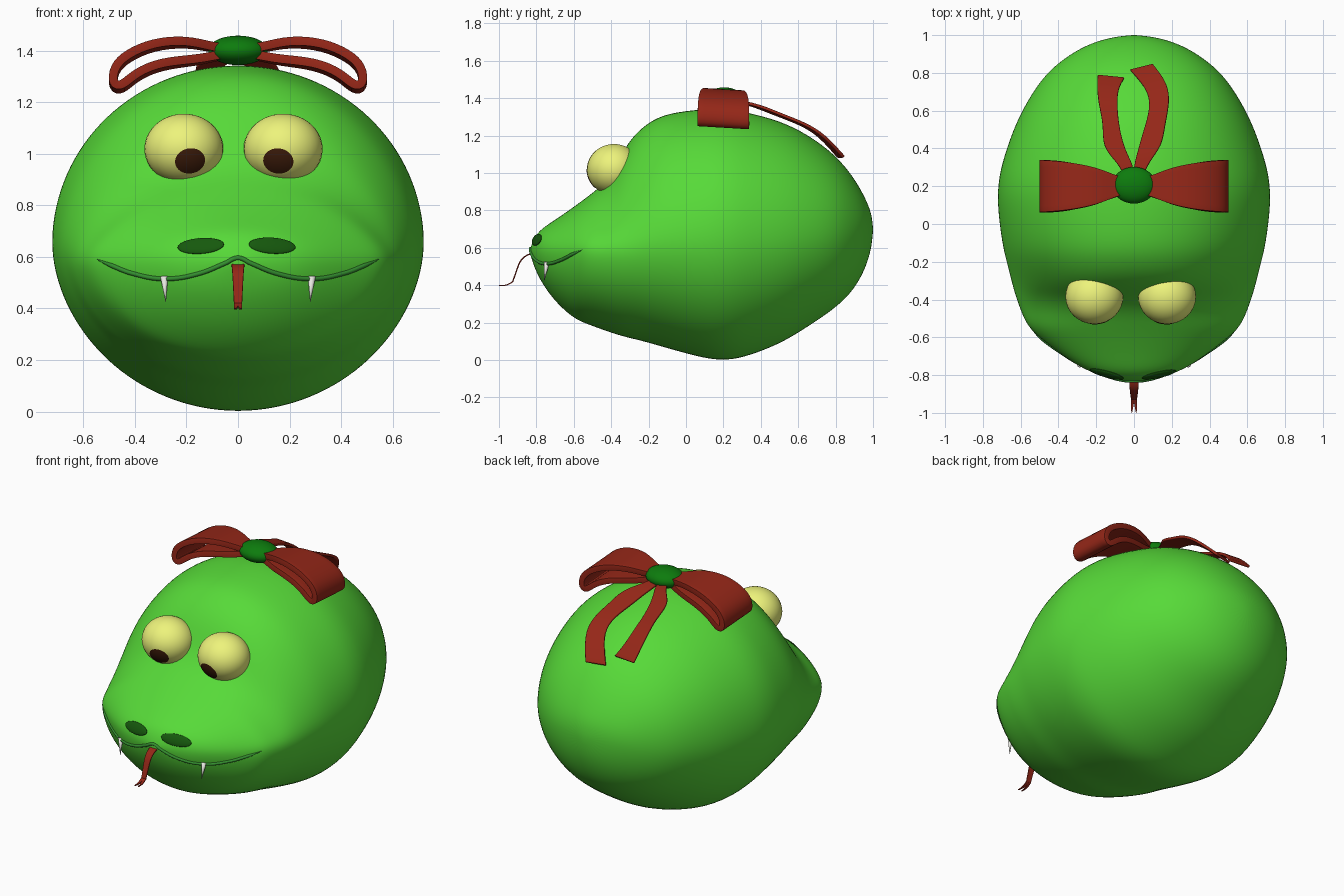
import bpy, bmesh
from math import cos, sin, pi, radians
from mathutils import Vector, Matrix
from mathutils.bvhtree import BVHTree

if "Cube" in bpy.data.objects:
    bpy.data.objects.remove(bpy.data.objects["Cube"])


def material(name, rgb):
    m = bpy.data.materials.new(name)
    m.diffuse_color = (*rgb, 1)
    m.use_nodes = True
    m.node_tree.nodes["Principled BSDF"].inputs["Base Color"].default_value = m.diffuse_color
    return m


GREEN = material("green", (0.095, 0.7, 0.04))
LIP = material("lip_green", (0.035, 0.28, 0.03))
DARK = material("nostril_green", (0.008, 0.1, 0.004))
KNOT = material("knot_green", (0.004, 0.2, 0.004))
RED = material("red", (0.3, 0.02, 0.009))
YELLOW = material("yellow", (0.85, 0.9, 0.2))
BROWN = material("brown", (0.045, 0.011, 0.003))
WHITE = material("white", (0.8, 0.8, 0.75))


def finish(name, bm, mat):
    bmesh.ops.recalc_face_normals(bm, faces=bm.faces)
    for f in bm.faces:
        f.smooth = True
    me = bpy.data.meshes.new(name)
    bm.to_mesh(me)
    bm.free()
    ob = bpy.data.objects.new(name, me)
    me.materials.append(mat)
    bpy.context.collection.objects.link(ob)
    return ob


def subsurf(ob, levels=2):
    m = ob.modifiers.new("subsurf", 'SUBSURF')
    m.levels = m.render_levels = levels
    m.boundary_smooth = 'PRESERVE_CORNERS'


def ellipsoid(name, center, radii, mat, rot=Matrix(), cap=None):
    """Ellipsoid; with cap=(direction, angle) only the patch around direction."""
    bm = bmesh.new()
    bmesh.ops.create_uvsphere(bm, u_segments=32, v_segments=48 if cap else 24, radius=1)
    if cap:
        d, ang = cap
        low = [v for v in bm.verts if v.co.z < cos(ang)]
        bmesh.ops.delete(bm, geom=low, context='VERTS')
        bm.transform(d.to_track_quat('Z', 'Y').to_matrix().to_4x4())
    bm.transform(Matrix.Translation(center) @ rot @ Matrix.Diagonal((*radii, 1)))
    return finish(name, bm, mat)


def ribbon(name, pts, axis, thick, mat):
    """Strip through (x, y, z, half_width) points, widened along axis."""
    bm = bmesh.new()
    rows = [[bm.verts.new(Vector(p[:3]) + Vector(axis) * p[3] * k) for k in (-1, 0, 1)]
            for p in pts]
    for a, b in zip(rows, rows[1:]):
        for i in range(2):
            bm.faces.new((a[i], a[i + 1], b[i + 1], b[i]))
    ob = finish(name, bm, mat)
    subsurf(ob)
    s = ob.modifiers.new("solidify", 'SOLIDIFY')
    s.thickness, s.offset = thick, 0
    b = ob.modifiers.new("bevel", 'BEVEL')
    b.width, b.segments = thick * 0.4, 3
    return ob


# Head: sections along y (y, half width, bottom z, widest z, top z, cheek pinch)
sections = [
    (-.825, .08, .54, .58, .62, 0), (-.805, .17, .48, .58, .665, 0),
    (-.77, .265, .41, .58, .705, 0), (-.70, .375, .31, .58, .75, .02),
    (-.60, .505, .22, .59, .82, .07), (-.54, .57, .195, .60, .865, .10),
    (-.46, .605, .165, .60, .925, .13), (-.39, .63, .14, .61, 1.01, .13),
    (-.34, .645, .125, .61, 1.115, .12), (-.28, .66, .11, .62, 1.205, .10),
    (-.20, .68, .09, .64, 1.275, .07), (-.10, .705, .06, .65, 1.325, .04),
    (.10, .728, .004, .66, 1.347, .01), (.20, .724, -.005, .66, 1.347, 0),
    (.30, .71, .006, .66, 1.335, 0), (.50, .645, .08, .66, 1.285, 0),
    (.65, .57, .175, .67, 1.21, 0), (.80, .47, .275, .68, 1.10, 0),
    (.90, .34, .375, .69, .975, 0), (.96, .225, .49, .70, .865, 0), (.99, .11, .59, .70, .79, 0)]
N = 32
bm = bmesh.new()
rings = []
for y, w, zb, zm, zt, k in sections:
    ring = []
    for i in range(N):
        c, s = cos(2 * pi * i / N), sin(2 * pi * i / N)
        x = w * c
        if s > 0:
            x *= 1 - k * 2 * s * abs(c)
            z = zm + (zt - zm) * s
        else:
            z = zm - (zm - zb) * abs(s) ** 1.06
        ring.append(bm.verts.new((x, y, z)))
    rings.append(ring)
for a, b in zip(rings, rings[1:]):
    for i in range(N):
        j = (i + 1) % N
        bm.faces.new((a[i], a[j], b[j], b[i]))
for ring, tip in ((rings[0], (0, -.836, .58)), (rings[-1], (0, 1.002, .70))):
    t = bm.verts.new(tip)
    for i in range(N):
        bm.faces.new((ring[i], ring[(i + 1) % N], t))
head = finish("head", bm, GREEN)
subsurf(head)

bpy.context.view_layer.update()
tree = BVHTree.FromObject(head, bpy.context.evaluated_depsgraph_get())


def snap(p):
    loc, nor, _, _ = tree.find_nearest(Vector(p))
    return loc, nor


# Upper lip: tapered tube following the mouth line
half = [(.05, -.83, .575), (.15, -.805, .535), (.29, -.76, .51),
        (.42, -.68, .533), (.50, -.62, .565), (.56, -.56, .592)]
line = [(-x, y, z) for x, y, z in reversed(half)] + [(0, -.835, .597)] + half
cu = bpy.data.curves.new("upper_lip", 'CURVE')
cu.dimensions = '3D'
cu.bevel_depth, cu.bevel_resolution, cu.resolution_u = .009, 3, 8
sp = cu.splines.new('BEZIER')
sp.bezier_points.add(len(line) - 1)
for i, (bp, p) in enumerate(zip(sp.bezier_points, line)):
    bp.co = snap(p)[0]
    bp.handle_left_type = bp.handle_right_type = 'AUTO'
    bp.radius = .2 if i in (0, len(line) - 1) else 1
cu.materials.append(LIP)
bpy.context.collection.objects.link(bpy.data.objects.new("upper_lip", cu))

for side, s, ex, px in (("left", -1, -.21, .17), ("right", 1, .175, -.13)):
    # Eyes and pupils
    c, r = Vector((ex, -.385, 1.019)), Vector((.153, .145, .136))
    ellipsoid(f"{side}_eye", c, r, YELLOW)
    ellipsoid(f"{side}_pupil", c, r * 1.012, BROWN,
              cap=(Vector((px, -.92, -.37)).normalized(), radians(26)))
    # Nostrils
    loc, nor = snap((s * .137 - .006, -.79, .64))
    rot = nor.to_track_quat('Z', 'Y').to_matrix().to_4x4() @ Matrix.Rotation(-s * .06, 4, 'Z')
    ellipsoid(f"{side}_nostril", loc, (.093, .034, .011), DARK, rot)
    # Fangs
    root = snap((s * .295, -.76, .518))[0]
    bm = bmesh.new()
    bmesh.ops.create_cone(bm, cap_ends=True, segments=16, radius1=.015, radius2=.001, depth=.1)
    d = Vector((-s * .006, -.012, -.095))
    bm.transform(Matrix.Translation(root + d / 2) @ d.to_track_quat('Z', 'Y').to_matrix().to_4x4())
    finish(f"{side}_fang", bm, WHITE)
    # Bow loops
    loop = [(.03, 1.405, .04), (.10, 1.412, .055), (.20, 1.437, .10), (.33, 1.425, .125),
            (.43, 1.38, .135), (.483, 1.33, .138), (.488, 1.26, .138), (.45, 1.253, .138),
            (.40, 1.305, .135), (.30, 1.35, .12), (.16, 1.362, .08), (.08, 1.38, .05),
            (.03, 1.39, .04)]
    ribbon(f"{side}_bow_loop", [(s * x, .2, z, h) for x, z, h in loop], (0, 1, -.06), .034, RED)
    # Tongue fork prongs
    ribbon(f"{side}_tongue_prong",
           [(s * .007, -.925, .42, .009), (s * .009, -.96, .397, .007),
            (s * .012, -1.0, .399, .002)], (1, 0, 0), .006, RED)

# Tongue
ribbon("tongue", [(0, -.80, .575, .025), (0, -.84, .568, .025), (0, -.885, .54, .022),
                  (0, -.905, .48, .019), (0, -.927, .418, .016)], (1, 0, 0), .007, RED)

# Bow knot and tails
ellipsoid("bow_knot", (0, .205, 1.401), (.116, .097, .057), KNOT)
ribbon("left_bow_tail", [(-.02, .24, 1.39, .025), (-.045, .32, 1.375, .04), (-.11, .40, 1.352, .06),
                         (-.12, .52, 1.302, .04), (-.14, .64, 1.26, .05),
                         (-.14, .72, 1.20, .055), (-.122, .78, 1.135, .07)],
       (1, -.1, 0), .016, RED)
ribbon("right_bow_tail", [(.02, .24, 1.39, .025), (.04, .32, 1.375, .04), (.085, .40, 1.352, .065),
                          (.105, .50, 1.31, .057), (.14, .63, 1.262, .05),
                          (.125, .73, 1.20, .055), (.04, .83, 1.085, .06)],
       (1, .25, 0), .016, RED)
